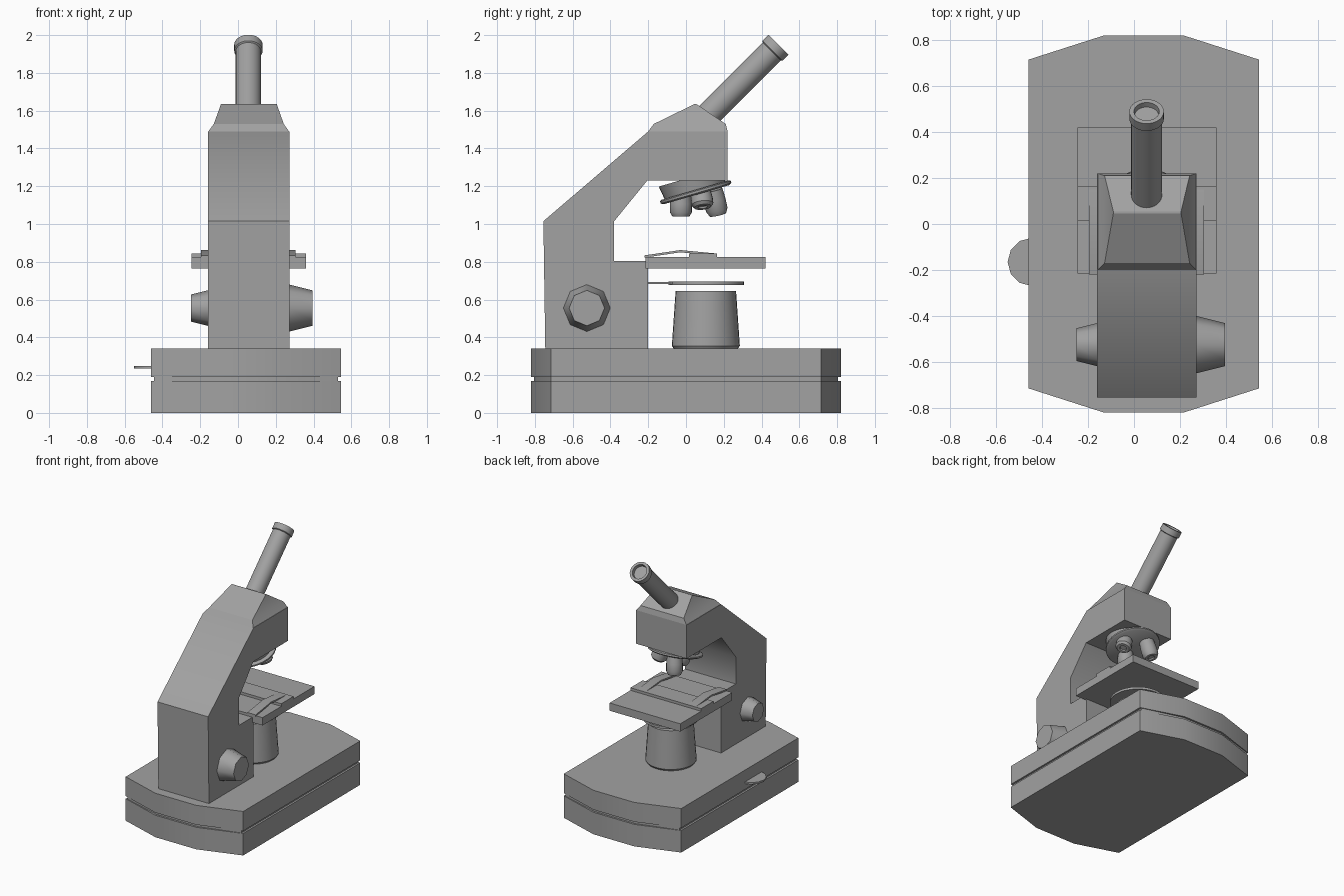
import bpy, bmesh, math
from mathutils import Vector

if "Cube" in bpy.data.objects:
    bpy.data.objects.remove(bpy.data.objects["Cube"])

grey = bpy.data.materials.new("plain grey")
colour = (0.36, 0.36, 0.36, 1)
grey.use_nodes = True
grey.diffuse_color = colour
grey.node_tree.nodes["Principled BSDF"].inputs["Base Color"].default_value = colour

MID = 0.055  # x of the optical axis


def finish(name, bm, angle=30):
    bmesh.ops.recalc_face_normals(bm, faces=bm.faces)
    mesh = bpy.data.meshes.new(name)
    bm.to_mesh(mesh)
    bm.free()
    mesh.materials.append(grey)
    obj = bpy.data.objects.new(name, mesh)
    bpy.context.collection.objects.link(obj)
    bpy.ops.object.select_all(action='DESELECT')
    obj.select_set(True)
    bpy.context.view_layer.objects.active = obj
    bpy.ops.object.shade_smooth_by_angle(angle=math.radians(angle))
    return obj


def loft(name, rings, angle=30):
    """Skin a list of equally long point rings and close both ends."""
    bm = bmesh.new()
    loops = [[bm.verts.new(p) for p in ring] for ring in rings]
    n = len(loops[0])
    for a, b in zip(loops, loops[1:]):
        for i in range(n):
            j = (i + 1) % n
            bm.faces.new((a[i], a[j], b[j], b[i]))
    bm.faces.new(loops[0])
    bm.faces.new(loops[-1])
    return finish(name, bm, angle)


def side_profile(name, x0, x1, points, angle=30):
    """Extrude a (y, z) outline from x0 to x1."""
    return loft(name, [[(x, y, z) for y, z in points] for x in (x0, x1)], angle)


def box(name, x0, x1, y0, y1, z0, z1):
    return side_profile(name, x0, x1, [(y0, z0), (y1, z0), (y1, z1), (y0, z1)])


def turned(name, profile, start, direction, sides=32, angle=35):
    """Lathe a (radius, distance) profile along a direction."""
    turn = Vector(direction).to_track_quat('Z', 'Y')
    rings = []
    for r, h in profile:
        ring = []
        for i in range(sides):
            a = math.tau * i / sides
            ring.append(Vector(start) + turn @ Vector((r * math.cos(a), r * math.sin(a), h)))
        rings.append(ring)
    return loft(name, rings, angle)


# Base: two slabs around a recessed seam
def base_slab(name, z0, z1, inset=0):
    cx, w, d = 0.0425, 0.5025 - inset, 0.82 - inset
    outline = [(w, -0.715), (w, 0.715), (0.175, d), (-0.175, d),
               (-w, 0.715), (-w, -0.715), (-0.175, -d), (0.175, -d)]
    return loft(name, [[(cx + x, y, z) for x, y in outline] for z in (z0, z1)])


base_slab("base_lower", 0, 0.17)
base_slab("base_seam", 0.17, 0.19, 0.015)
base_slab("base_upper", 0.19, 0.34)

# Light lever on the side of the base
turned("base_lever", [(0.105, 0), (0.105, 0.014)], (-0.445, -0.165, 0.235), (0, 0, 1), 12)

# Arm with the stage bracket and the head block
side_profile("arm", -0.16, 0.273, [
    (-0.745, 0.34), (-0.755, 1.015), (-0.2, 1.49), (0.22, 1.49), (0.22, 1.23),
    (-0.205, 1.23), (-0.38, 1.015), (-0.38, 0.805), (-0.2, 0.805), (-0.2, 0.34)], 50)


# Hipped cap of the head, rising to a ridge
def rect(x0, x1, y0, y1, z):
    return [(x0, y0, z), (x1, y0, z), (x1, y1, z), (x0, y1, z)]


loft("head_cap", [rect(-0.157, 0.27, -0.2, 0.22, 1.49),
                  rect(-0.128, 0.242, -0.17, 0.21, 1.53),
                  rect(-0.09, 0.205, 0.045, 0.055, 1.635)], 20)

# Eyepiece tube with a collar and a sunken lens
turned("eyepiece_tube", [
    (0.067, 0), (0.067, 0.565), (0.075, 0.57), (0.075, 0.615),
    (0.055, 0.615), (0.052, 0.59)],
    (MID, 0.055, 1.514), (0, 1, 1))

# Rotating nosepiece under the head
tilt = Vector((0, 0.28, -0.96))
turned("nosepiece_body", [(0.178, -0.055), (0.165, 0.03)], (MID, 0.042, 1.195), tilt)
turned("nosepiece_disc", [(0.185, 0), (0.195, 0.006), (0.195, 0.018), (0.18, 0.026)],
       (MID, 0.048, 1.18), tilt)

# Objective lenses
for name, start, direction, length in [
        ("objective_front", (MID, -0.027, 1.15), (0, 0, -1), 0.11),
        ("objective_right", (0.15, 0.08, 1.165), (0.35, 0.12, -1), 0.08),
        ("objective_left", (0.0, 0.14, 1.18), (-0.15, 0.22, -1), 0.135)]:
    turned(name, [(0.053, 0), (0.058, length * 0.4), (0.058, length * 0.8),
                  (0.045, length), (0.025, length), (0.022, length - 0.01)],
           start, direction, 20)

# Stage, glass slide and two bent clips
box("stage", -0.245, 0.36, -0.215, 0.42, 0.765, 0.825)
box("slide", -0.245, 0.36, 0.015, 0.165, 0.825, 0.845)
bend = [(-0.22, 0.822), (-0.03, 0.85), (0.16, 0.832)]
clip = bend + [(y, z + 0.012) for y, z in reversed(bend)]
for name, x in (("clip_left", 0.235), ("clip_right", -0.195)):
    side_profile(name, x, x + 0.07, clip)

# Condenser plate on its bracket
box("condenser_bracket", -0.03, 0.14, -0.205, 0.0, 0.682, 0.692)
turned("condenser_plate", [(0.2, 0), (0.2, 0.018)], (MID, 0.108, 0.677), (0, 0, 1))

# Lamp housing
turned("lamp_housing", [(0.17, 0), (0.18, 0.015), (0.16, 0.305)],
       (MID, 0.105, 0.34), (0, 0, 1))

# Focus knobs, large on one side and small on the other
for name, x, sign, r in (("focus_knob_large", 0.27, 1, 0.125),
                         ("focus_knob_small", -0.155, -1, 0.095)):
    turned(name, [(r, 0), (r * 0.75, r)], (x, -0.525, 0.555), (sign, 0, 0), 8, 50)
